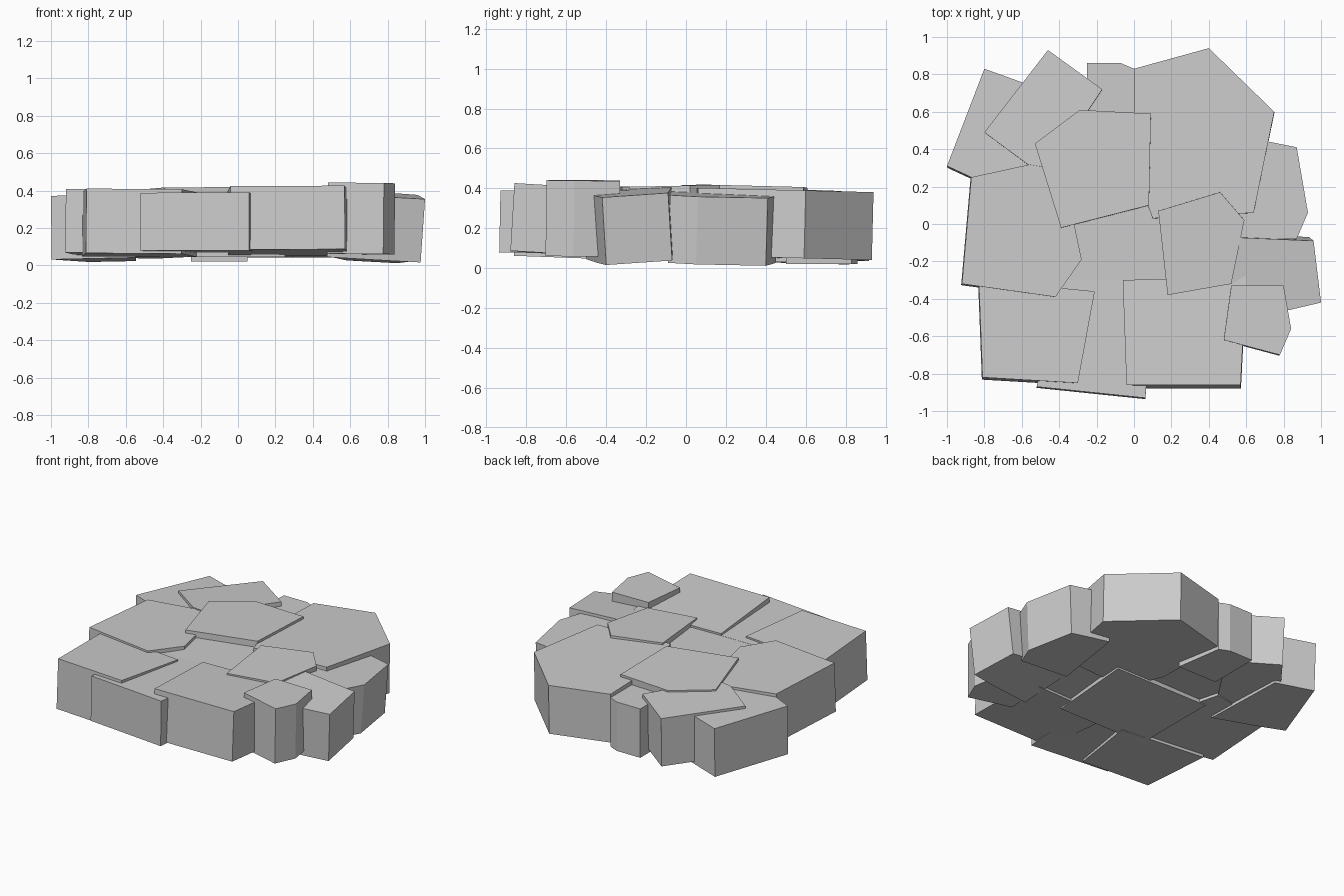
import bpy, bmesh
from mathutils import Vector

if "Cube" in bpy.data.objects:
    bpy.data.objects.remove(bpy.data.objects["Cube"])

THICK = 0.34


def slab(name, outline, top, sx=0.0, sy=0.0, thick=THICK):
    """Tilted flat stone: outline of the top face, mean height, x and y slope."""
    n = len(outline)
    cx = sum(p[0] for p in outline) / n
    cy = sum(p[1] for p in outline) / n
    normal = Vector((-sx, -sy, 1)).normalized()
    bm = bmesh.new()
    upper = [bm.verts.new((x, y, top + sx * (x - cx) + sy * (y - cy)))
             for x, y in outline]
    lower = [bm.verts.new(v.co - normal * thick) for v in upper]
    bm.faces.new(upper)
    bm.faces.new(lower[::-1])
    for i in range(n):
        j = (i + 1) % n
        bm.faces.new((upper[i], lower[i], lower[j], upper[j]))
    bmesh.ops.recalc_face_normals(bm, faces=bm.faces)
    mesh = bpy.data.meshes.new(name)
    bm.to_mesh(mesh)
    bm.free()
    bpy.context.collection.objects.link(bpy.data.objects.new(name, mesh))


# Back row of stones
slab("stone_back_left_outer", [(-.8, .83), (-.55, .74), (-.55, .12),
     (-.87, .25), (-1, .31)], .37, .01, -.03)
slab("stone_back_left_inner", [(-.46, .93), (-.17, .72), (-.45, .3),
     (-.57, .32), (-.8, .49)], .39, .02, -.04)
slab("stone_back_small", [(-.25, .86), (-.07, .86), (0, .83),
     (.05, .5), (-.25, .5)], .36)
slab("stone_back_right", [(0, .83), (.4, .94), (.75, .6),
     (.64, .06), (.1, .03), (0, .3)], .393, 0, -.025)

# Right side stones
slab("stone_right_back", [(.6, .46), (.72, .44), (.87, .41), (.93, .06),
     (.87, -.08), (.5, -.08)], .365, -.06, -.03)
slab("stone_right_front", [(.5, -.07), (.96, -.09), (1, -.42),
     (.83, -.46), (.5, -.52)], .378, -.07, .06)
slab("stone_right_corner", [(.52, -.33), (.8, -.33), (.84, -.56),
     (.78, -.70), (.48, -.62)], .44, -.01, -.01, .38)

# Front stones
slab("stone_front_right", [(-.06, -.30), (.6, -.28), (.57, -.86),
     (-.04, -.86)], .408, .005, -.06)
slab("stone_front_middle", [(-.52, -.87), (.06, -.93), (.12, -.3),
     (-.42, -.3)], .383, 0, -.02, .31)
slab("stone_front_left", [(-.83, -.3), (-.81, -.82), (-.3, -.85),
     (-.21, -.36)], .4, -.01, -.035, .345)

# Left stone
slab("stone_left", [(-.87, .25), (-.92, -.32), (-.42, -.39), (-.28, -.19),
     (-.32, 0), (-.4, .35), (-.55, .32)], .398, -.012, -.02)

# Centre stones
slab("stone_centre_low", [(-.42, -.42), (.25, -.42), (.3, .2),
     (-.42, .2)], .376, 0, 0, .33)
slab("stone_centre_back", [(-.29, .61), (.09, .59), (.08, .1),
     (-.39, -.02), (-.53, .43)], .41, .01, -.025)
slab("stone_centre_right", [(.13, .07), (.46, .17), (.59, .02),
     (.52, -.32), (.18, -.38)], .412, 0, .02)
